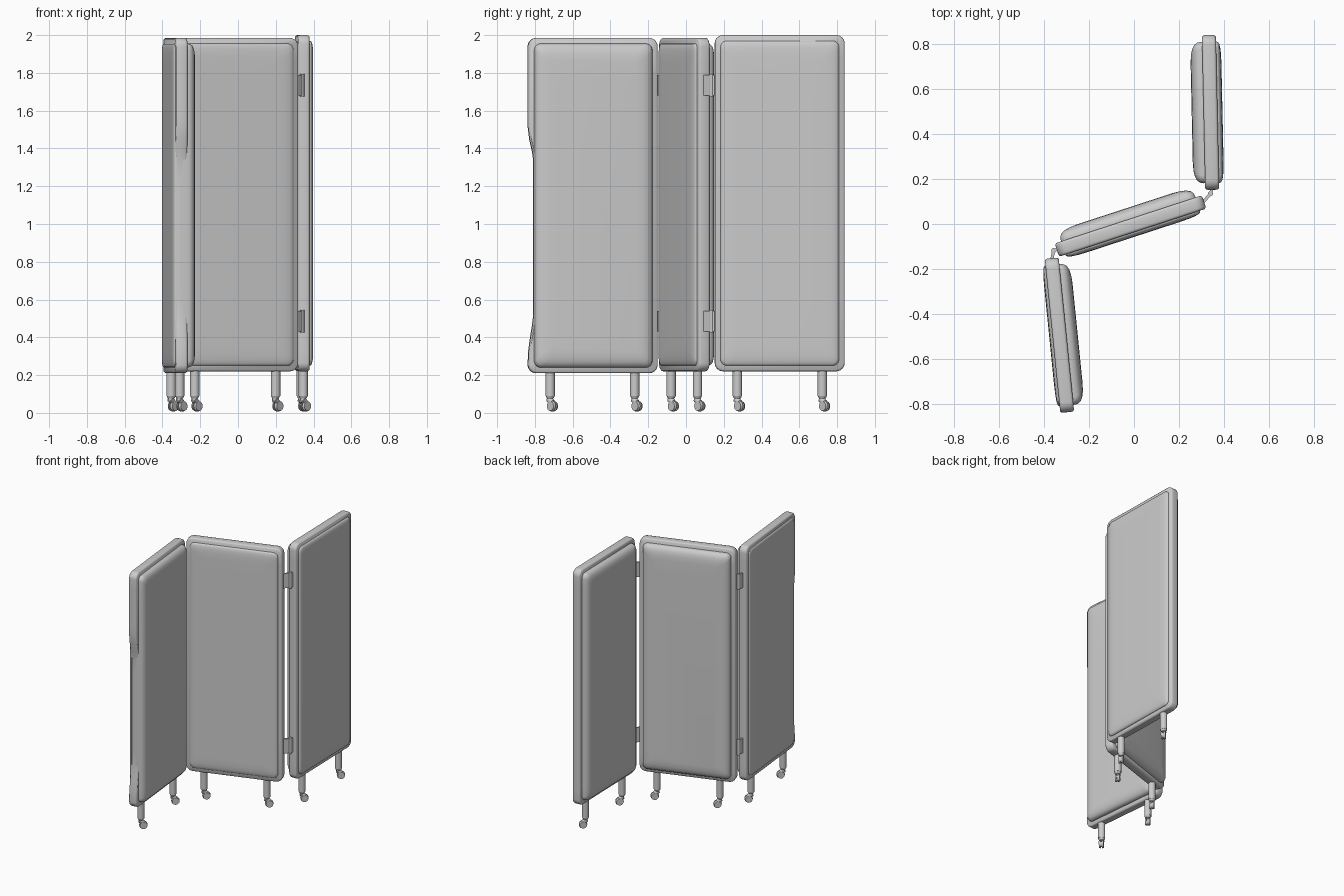
import bpy, bmesh, math
from mathutils import Vector, Matrix

if "Cube" in bpy.data.objects:
    bpy.data.objects.remove(bpy.data.objects["Cube"])

grey = bpy.data.materials.new("light_grey")
grey.diffuse_color = (0.6, 0.6, 0.6, 1)
grey.use_nodes = True
grey.node_tree.nodes["Principled BSDF"].inputs["Base Color"].default_value = grey.diffuse_color


def finish(bm, name, matrix, angle=40):
    """Turn a bmesh into a smooth shaded object placed by matrix."""
    bmesh.ops.recalc_face_normals(bm, faces=bm.faces)
    me = bpy.data.meshes.new(name)
    bm.to_mesh(me)
    bm.free()
    me.transform(matrix)
    me.materials.append(grey)
    ob = bpy.data.objects.new(name, me)
    bpy.context.collection.objects.link(ob)
    bpy.ops.object.select_all(action='DESELECT')
    ob.select_set(True)
    bpy.context.view_layer.objects.active = ob
    bpy.ops.object.shade_smooth_by_angle(angle=math.radians(angle))
    return ob


def smoothstep(a, b, t):
    t = min(max((t - a) / (b - a), 0), 1)
    return t * t * (3 - 2 * t)


def rounded_rect(u0, u1, z0, z1, r, side=24, arc=6):
    """Rounded rectangle outline with extra points on the tall sides."""
    pts = []
    for cu, cz, a0 in ((u1 - r, z0 + r, -90), (u1 - r, z1 - r, 0),
                       (u0 + r, z1 - r, 90), (u0 + r, z0 + r, 180)):
        for i in range(arc + 1):
            a = math.radians(a0 + 90 * i / arc)
            pts.append((cu + r * math.cos(a), cz + r * math.sin(a)))
        if a0 in (-90, 90):
            u, za, zb = ((u1, z0 + r, z1 - r) if a0 == -90 else (u0, z1 - r, z0 + r))
            pts += [(u, za + (zb - za) * k / side) for k in range(1, side)]
    return pts


def loft(name, matrix, length, z0, z1, profile, dented=False):
    """Stack rounded rectangles given as (inset, depth, corner radius)."""
    bm = bmesh.new()
    rings = []
    for inset, w, r in profile:
        ring = []
        for u, z in rounded_rect(inset, length - inset, z0 + inset, z1 - inset, r):
            if dented and u > length * 0.8:
                u -= 0.034 * smoothstep(0.27, 0.58, z) * (1 - smoothstep(1.3, 1.52, z))
            ring.append(bm.verts.new((u, w, z)))
        rings.append(ring)
    for a, b in zip(rings, rings[1:]):
        for i in range(len(a)):
            j = (i + 1) % len(a)
            bm.faces.new((a[i], a[j], b[j], b[i]))
    bm.faces.new(rings[0])
    bm.faces.new(rings[-1])
    return finish(bm, name, matrix)


def rod(bm, p, q, r0, r1, seg=16):
    """Add a tapered cylinder between two points."""
    p, q = Vector(p), Vector(q)
    m = Matrix.Translation((p + q) / 2) @ (q - p).to_track_quat('Z', 'Y').to_matrix().to_4x4()
    bmesh.ops.create_cone(bm, cap_ends=True, segments=seg, radius1=r0, radius2=r1,
                          depth=(q - p).length, matrix=m)


def caster_leg(name, x, y, top):
    bm = bmesh.new()
    # post, swivel neck and collar
    rod(bm, (x, y, 0.09), (x, y, top + 0.02), 0.025, 0.025)
    rod(bm, (x, y, 0.075), (x, y, 0.09), 0.017, 0.024)
    rod(bm, (x, y, 0.055), (x, y, 0.08), 0.015, 0.015)
    # twin wheels under a small hood, trailing diagonally
    d = Vector((1, 1, 0)).normalized()
    s = Vector((1, -1, 0)).normalized()
    c = Vector((x, y, 0.036)) + d * 0.017
    for sgn in (-1, 1):
        rod(bm, c + s * sgn * 0.004, c + s * sgn * 0.017, 0.029, 0.025, 20)
    rod(bm, c - s * 0.005, c + s * 0.005, 0.021, 0.021)
    rod(bm, Vector((x, y, 0.072)) - d * 0.008, c + Vector((0, 0, 0.018)), 0.018, 0.016)
    finish(bm, name, Matrix.Identity(4))


# Panels: name, start, end, bottom, top, front bulge, back bulge, dented edge
panels = (
    ("rear_panel", (0.348, 0.152), (0.333, 0.84), 0.22, 2.0, 0.053, 0.022, False),
    ("middle_panel", (-0.343, -0.116), (0.312, 0.098), 0.22, 1.985, 0.05, 0.02, False),
    ("front_panel", (-0.366, -0.152), (-0.297, -0.837), 0.21, 1.985, 0.05, 0.015, True),
)
HALF = 0.031
for name, p, q, z0, z1, big, small, dented in panels:
    p, q = Vector((*p, 0)), Vector((*q, 0))
    d = (q - p).normalized()
    n = Vector((-d.y, d.x, 0))
    L = (q - p).length
    M = Matrix(((d.x, n.x, 0, p.x), (d.y, n.y, 0, p.y), (0, 0, 1, 0), (0, 0, 0, 1)))

    # frame with softened edges
    loft(name + "_frame", M, L, z0, z1, (
        (0.008, -HALF, 0.04), (0.002, -HALF + 0.005, 0.044), (0, -HALF + 0.012, 0.045),
        (0, HALF - 0.012, 0.045), (0.002, HALF - 0.005, 0.044), (0.008, HALF, 0.04)), dented)

    # padded cushions on both faces
    for side, h, label in ((1, big, "_thick_cushion"), (-1, small, "_thin_cushion")):
        steps = ((0.03, -0.5, 0.035), (0.03, 0.15, 0.035), (0.033, 0.42, 0.035),
                 (0.042, 0.66, 0.035), (0.06, 0.84, 0.035), (0.085, 0.95, 0.03),
                 (0.12, 1.0, 0.025))
        loft(name + label, M, L, z0, z1,
             [(i, side * (HALF + h * k), r) for i, k, r in steps])

    # two caster legs
    for k, u in enumerate((0.12, 0.57)):
        c = p + d * u
        caster_leg(f"{name}_leg_{k + 1}", c.x, c.y, z0)

# Hinges: a leaf on each panel end meeting at a barrel
joints = (((0.350, 0.165), (0.303, 0.092), (0.340, 0.135)),
          ((-0.367, -0.165), (-0.333, -0.110), (-0.357, -0.118)))
for j, (a, b, c) in enumerate(joints):
    for k, z in enumerate((0.485, 1.735)):
        bm = bmesh.new()
        rod(bm, (*c, z - 0.06), (*c, z + 0.06), 0.011, 0.011)
        for e in (a, b):
            v = Vector(e) - Vector(c)
            m = (Matrix.Translation(((e[0] + c[0]) / 2, (e[1] + c[1]) / 2, z))
                 @ Matrix.Rotation(math.atan2(v.y, v.x), 4, 'Z')
                 @ Matrix.Diagonal((v.length, 0.014, 0.11, 1)))
            bmesh.ops.create_cube(bm, size=1, matrix=m)
        finish(bm, f"hinge_{j + 1}_{k + 1}", Matrix.Identity(4))
